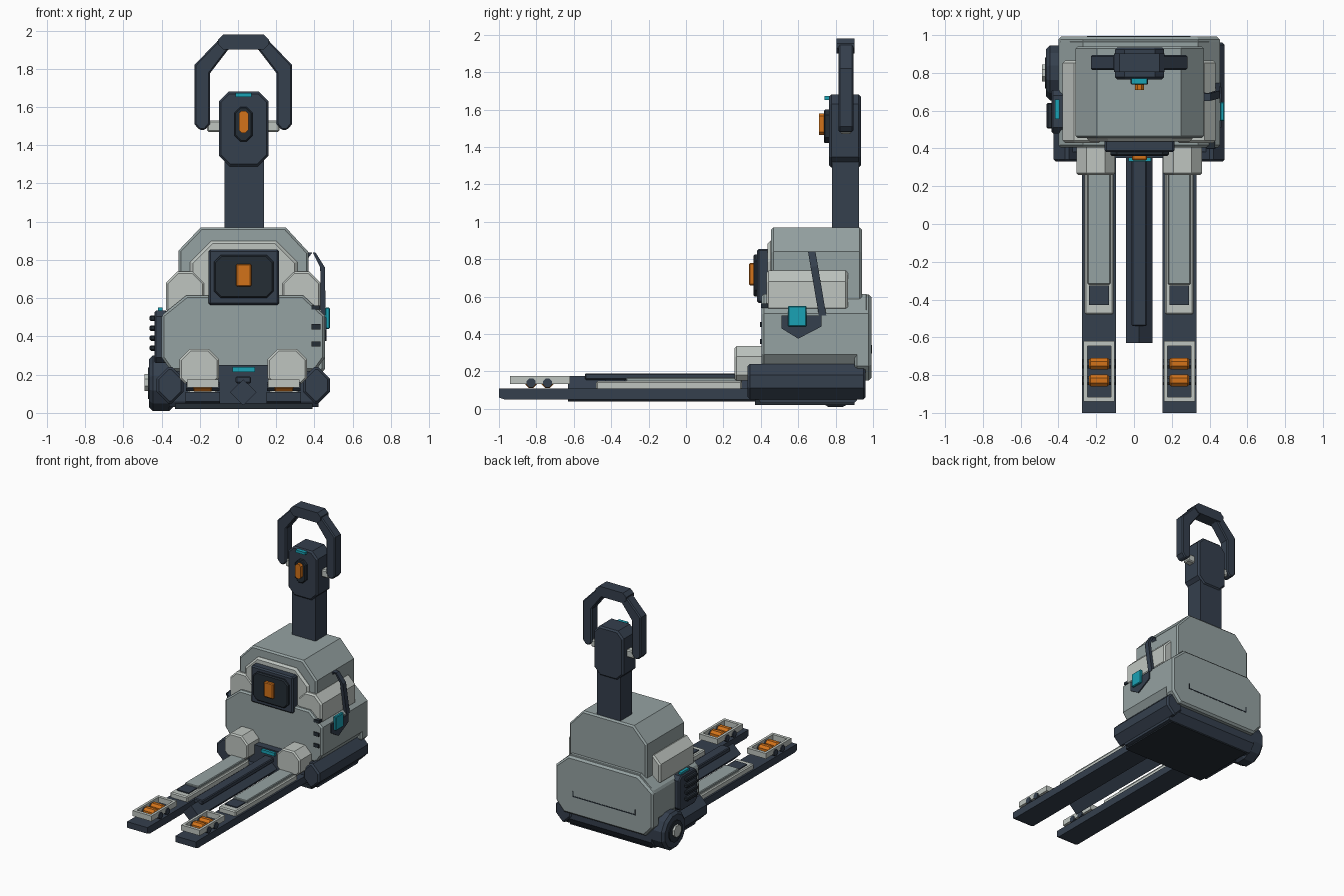
import bpy, bmesh, math
from mathutils import Vector

CX = 0.0275  # symmetry plane of the truck body


def material(name, rgb):
    m = bpy.data.materials.new(name)
    m.diffuse_color = (*rgb, 1)
    return m


BODY = material("body_grey", (0.30, 0.36, 0.36))
LIGHT = material("light_grey", (0.52, 0.56, 0.53))
DARK = material("dark_slate", (0.035, 0.05, 0.075))
BLACK = material("deep_slate", (0.018, 0.026, 0.036))
ORANGE = material("orange", (0.65, 0.17, 0.01))
TEAL = material("teal", (0.01, 0.36, 0.46))


def prism(name, axis, pts, a, b, mat, bevel=0.0):
    """Extrude a 2D profile along an axis from a to b."""
    place = {"x": lambda p, t: (t, p[0], p[1]),
             "y": lambda p, t: (p[0], t, p[1]),
             "z": lambda p, t: (p[0], p[1], t)}[axis]
    bm = bmesh.new()
    lo = [bm.verts.new(place(p, a)) for p in pts]
    hi = [bm.verts.new(place(p, b)) for p in pts]
    bm.faces.new(lo)
    bm.faces.new(hi)
    n = len(pts)
    for i in range(n):
        j = (i + 1) % n
        bm.faces.new((lo[i], lo[j], hi[j], hi[i]))
    bmesh.ops.recalc_face_normals(bm, faces=bm.faces)
    me = bpy.data.meshes.new(name)
    bm.to_mesh(me)
    bm.free()
    me.materials.append(mat)
    ob = bpy.data.objects.new(name, me)
    bpy.context.collection.objects.link(ob)
    if bevel:
        mod = ob.modifiers.new("edge_bevel", "BEVEL")
        mod.width = bevel
        mod.segments = 1
        mod.limit_method = "ANGLE"
        mod.angle_limit = math.radians(50)
    return ob


def cut_rect(u0, u1, v0, v1, c, d=None):
    """Rectangle with chamfered corners: c at the bottom, d at the top."""
    d = c if d is None else d
    return [(u0 + c, v0), (u1 - c, v0), (u1, v0 + c), (u1, v1 - d),
            (u1 - d, v1), (u0 + d, v1), (u0, v1 - d), (u0, v0 + c)]


def box(name, x, y, z, mat, bevel=0.0):
    pts = [(x[0], z[0]), (x[1], z[0]), (x[1], z[1]), (x[0], z[1])]
    return prism(name, "y", pts, y[0], y[1], mat, bevel)


def disc(name, y, z, r, a, b, mat, n=12, bevel=0.0):
    pts = [(y + r * math.cos((i + .5) * math.tau / n),
            z + r * math.sin((i + .5) * math.tau / n)) for i in range(n)]
    return prism(name, "x", pts, a, b, mat, bevel)


# Chassis and side rails
prism("chassis", "x", [(0.38, 0.06), (0.40, 0.03), (0.90, 0.03), (0.95, 0.09),
                       (0.95, 0.22), (0.38, 0.22)], -0.36, 0.42, DARK)
box("chassis_underplate", (-0.33, 0.39), (0.37, 0.90), (0.02, 0.05), BLACK)
prism("side_rail_right", "y", cut_rect(0.34, 0.48, 0.05, 0.24, 0.06), 0.33, 0.96, DARK, 0.012)
prism("side_rail_left", "y", cut_rect(-0.425, -0.285, 0.05, 0.24, 0.06), 0.33, 0.70, DARK, 0.012)
prism("front_bumper", "y", cut_rect(-0.15, 0.20, 0.05, 0.25, 0.02), 0.35, 0.45, DARK)
box("front_light", (-0.03, 0.09), (0.33, 0.37), (0.215, 0.24), TEAL)

# Lower body with rear fascia
prism("lower_body", "y",
      [(-0.35, 0.22), (0.405, 0.22), (0.455, 0.29), (0.455, 0.51), (0.34, 0.615),
       (-0.27, 0.615), (-0.40, 0.51), (-0.40, 0.29)], 0.405, 0.975, BODY, 0.012)
prism("rear_fascia", "y",
      [(-0.33, 0.15), (0.385, 0.15), (0.455, 0.23), (0.455, 0.51), (0.34, 0.61),
       (-0.27, 0.61), (-0.40, 0.51), (-0.40, 0.23)], 0.90, 0.992, BODY, 0.015)
box("rear_groove", (-0.25, 0.30), (0.985, 0.994), (0.295, 0.303), BLACK)
for x in (-0.25, 0.292):
    box("rear_groove_end", (x, x + 0.008), (0.985, 0.994), (0.295, 0.34), BLACK)

# Upper body, front bulge and shoulder pods
prism("upper_body", "y", [(-0.31, 0.55), (0.37, 0.55), (0.37, 0.84), (0.25, 0.97),
                          (-0.195, 0.97), (-0.31, 0.85)], 0.455, 0.94, BODY, 0.012)
prism("front_bulge", "y", cut_rect(-0.25, 0.31, 0.58, 0.90, 0.05, 0.11), 0.437, 0.50, LIGHT, 0.015)
for s, tag in ((-1, "left"), (1, "right")):
    a, b = sorted((CX + s * 0.20, CX + s * 0.405))
    prism("shoulder_pod_" + tag, "y", cut_rect(a, b, 0.53, 0.74, 0.01, 0.06),
          0.43, 0.865, LIGHT, 0.012)

# Front control panel
box("panel_frame", (-0.155, 0.215), (0.38, 0.46), (0.565, 0.855), DARK, 0.01)
prism("panel_screen", "y", cut_rect(-0.125, 0.185, 0.60, 0.825, 0.035), 0.36, 0.39, BLACK, 0.008)
box("panel_button", (-0.01, 0.07), (0.337, 0.37), (0.66, 0.78), ORANGE, 0.006)

# Mast and tiller head
box("mast", (-0.07, 0.135), (0.78, 0.925), (0.94, 1.32), DARK)
prism("tiller_head", "y", cut_rect(-0.10, 0.16, 1.29, 1.68, 0.055, 0.05), 0.765, 0.935, DARK, 0.012)
prism("head_button_plate", "y", cut_rect(-0.018, 0.075, 1.42, 1.60, 0.03), 0.738, 0.78, BLACK, 0.006)
prism("head_button", "y", cut_rect(0.004, 0.054, 1.465, 1.58, 0.015), 0.71, 0.75, ORANGE)
box("head_light", (-0.012, 0.07), (0.74, 0.775), (1.652, 1.672), TEAL)

# Looped handle: half profile mirrored about the centre plane
half = [(0.135, 1.945), (0.255, 1.82), (0.255, 1.51), (0.23, 1.48), (0.20, 1.48),
        (0.175, 1.51), (0.175, 1.775), (0.075, 1.905)]
loop = [(CX + x, z) for x, z in half] + [(CX - x, z) for x, z in reversed(half)]
prism("handle_loop", "y", loop, 0.815, 0.895, DARK, 0.008)
prism("handle_grip", "y", cut_rect(-0.105, 0.162, 1.90, 1.98, 0.028), 0.805, 0.902, DARK)
for s in (-1, 1):
    a, b = sorted((CX + s * 0.11, CX + s * 0.19))
    box("handle_arm", (a, b), (0.825, 0.885), (1.47, 1.53), LIGHT, 0.008)

# Forks with covers, root blocks and tip rollers
for s in (-1, 1):
    c = CX + s * 0.2125
    prism("fork", "x", [(-1, 0.06), (-0.97, 0.05), (0.42, 0.05), (0.42, 0.108), (-1, 0.108)],
          c - 0.09, c + 0.09, DARK)
    box("fork_cover", (c - 0.076, c + 0.076), (-0.48, 0.30), (0.10, 0.148), LIGHT, 0.008)
    box("fork_cover_top", (c - 0.06, c + 0.06), (-0.32, 0.30), (0.14, 0.166), BODY, 0.005)
    box("fork_pad", (c - 0.052, c + 0.052), (-0.43, -0.325), (0.14, 0.156), DARK)
    r = CX + s * 0.23
    prism("fork_root", "y", cut_rect(r - 0.103, r + 0.103, 0.15, 0.335, 0.03, 0.055),
          0.26, 0.43, LIGHT, 0.01)
    # Roller frame
    for t in (-1, 1):
        x = c + t * 0.072
        box("roller_frame_side", (x - 0.01, x + 0.01), (-0.94, -0.62), (0.132, 0.175), LIGHT)
    for y in (-0.94, -0.645):
        box("roller_frame_end", (c - 0.08, c + 0.08), (y, y + 0.025), (0.132, 0.175), LIGHT)
    for y in (-0.74, -0.828):
        disc("fork_roller", y, 0.143, 0.034, c - 0.052, c + 0.052, ORANGE, 8, 0.008)
        disc("roller_axle", y, 0.138, 0.026, c - 0.088, c + 0.088, DARK, 8)

# Diamond centre beam with rail on top
prism("centre_beam", "y", [(CX - 0.07, 0.108), (CX, 0.04), (CX + 0.07, 0.108), (CX, 0.175)],
      -0.63, 0.40, DARK)
box("centre_rail", (CX - 0.04, CX + 0.04), (-0.54, 0.36), (0.155, 0.19), DARK, 0.006)

# Left drive wheel
disc("drive_wheel", 0.80, 0.155, 0.15, -0.465, -0.34, DARK, 12, 0.02)
disc("wheel_rim", 0.80, 0.155, 0.085, -0.472, -0.40, BLACK, 12)
disc("wheel_hub", 0.80, 0.16, 0.048, -0.488, -0.44, LIGHT, 8)

# Left louvred vent
prism("vent_panel", "x", cut_rect(0.48, 0.71, 0.26, 0.535, 0.03), -0.437, -0.37, DARK, 0.008)
for i in range(4):
    z = 0.325 + i * 0.052
    box("vent_slat", (-0.462, -0.42), (0.505, 0.64), (z, z + 0.028), BLACK, 0.006)
box("vent_light", (-0.418, -0.395), (0.555, 0.66), (0.525, 0.55), TEAL)

# Right side holder, indicator and bent lever
prism("indicator_holder", "x", [(0.60, 0.375), (0.725, 0.44), (0.725, 0.50), (0.51, 0.50),
                                (0.51, 0.43)], 0.43, 0.464, DARK)
box("side_indicator", (0.455, 0.48), (0.545, 0.645), (0.44, 0.55), TEAL, 0.005)
lever = prism("side_lever", "y", [(0.36, 0.80), (0.39, 0.84), (0.43, 0.76), (0.433, 0.50),
                                  (0.458, 0.50), (0.455, 0.76), (0.405, 0.84), (0.37, 0.84)],
              0.71, 0.75, DARK)
for v in lever.data.vertices:  # lean the lever forward towards the top
    v.co.y += (0.50 - v.co.z) * 0.17

# Small ribs on the right front corner
for z in (0.36, 0.45):
    box("corner_rib", (0.385, 0.432), (0.396, 0.43), (z - 0.014, z + 0.014), BLACK)
box("corner_rib_long", (0.385, 0.43), (0.40, 0.50), (0.54, 0.562), BLACK)
